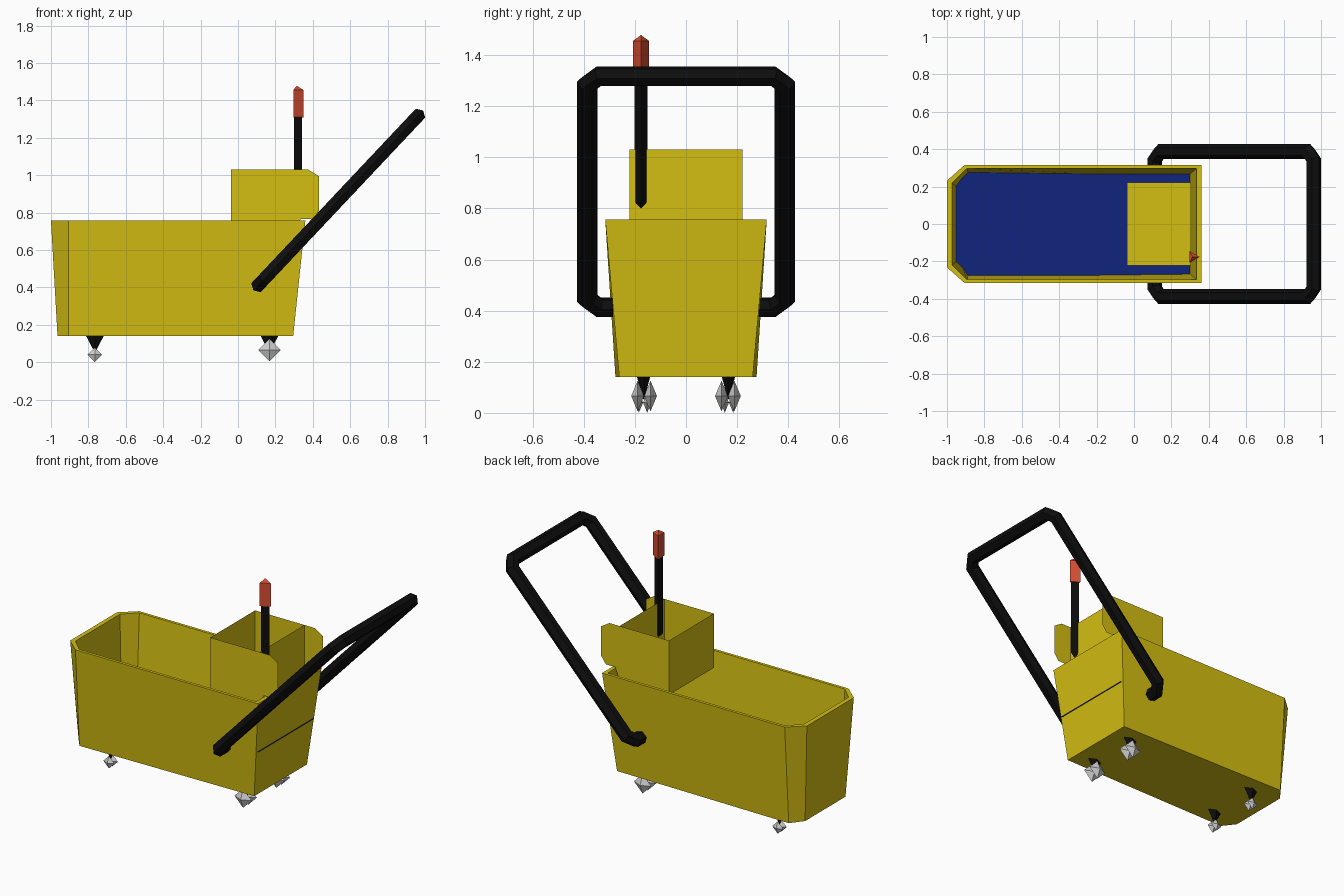
import bpy, bmesh, math
from mathutils import Vector

if "Cube" in bpy.data.objects:
    bpy.data.objects.remove(bpy.data.objects["Cube"])


def mat(name, rgb):
    m = bpy.data.materials.new(name)
    m.diffuse_color = (*rgb, 1)
    m.use_nodes = True
    m.node_tree.nodes["Principled BSDF"].inputs["Base Color"].default_value = m.diffuse_color
    return m


YELLOW = mat("yellow plastic", (0.66, 0.52, 0.006))
BLUE = mat("blue water", (0.005, 0.018, 0.21))
BLACK = mat("black metal", (0.004, 0.004, 0.004))
RED = mat("red grip", (0.68, 0.075, 0.032))
GREY = mat("light grey wheel", (0.62, 0.62, 0.62))


def add(name, verts, faces, material, recalc=True):
    me = bpy.data.meshes.new(name)
    me.from_pydata([tuple(v) for v in verts], [], faces)
    if recalc:
        bm = bmesh.new()
        bm.from_mesh(me)
        bmesh.ops.recalc_face_normals(bm, faces=bm.faces)
        bm.to_mesh(me)
        bm.free()
    me.materials.append(material)
    ob = bpy.data.objects.new(name, me)
    bpy.context.collection.objects.link(ob)
    return ob


def loft(name, rings, material):
    """Skin a list of equal-length rings and cap both ends."""
    n = len(rings[0])
    verts = [p for r in rings for p in r]
    faces = [(k * n + i, k * n + (i + 1) % n, (k + 1) * n + (i + 1) % n, (k + 1) * n + i)
             for k in range(len(rings) - 1) for i in range(n)]
    last = (len(rings) - 1) * n
    faces += [tuple(reversed(range(n))), tuple(range(last, last + n))]
    return add(name, verts, faces, material)


def outline(x0, xc, x1, yc, yw, y1, z):
    """Tub outline: cut corners at -x, square corners at +x."""
    half = [(x0, yc), (xc, yw), (x1, y1)]
    return [(x, -y, z) for x, y in half] + [(x, y, z) for x, y in reversed(half)]


# Tapered tub with a thin rim and hollow inside
loft("bucket", [
    outline(-0.935, -0.885, 0.272, 0.185, 0.258, 0.244, 0.165),
    outline(-0.972, -0.892, 0.335, 0.22, 0.298, 0.298, 0.757),
    outline(-1.0, -0.905, 0.36, 0.232, 0.316, 0.316, 0.757),
    outline(-0.965, -0.905, 0.295, 0.20, 0.276, 0.261, 0.14),
], YELLOW)
# the first and last rings close the inner floor and the underside

# Water sheet
add("water", outline(-0.96, -0.895, 0.333, 0.205, 0.281, 0.274, 0.43),
    [tuple(range(6))], BLUE, False)

# Wringer: thin side plates, cross walls and floor
Z0, Z1, W = 0.69, 1.03, 0.222
plate = [(-0.037, Z0), (0.305, Z0), (0.335, 0.765), (0.40, 0.765), (0.432, 0.81),
         (0.432, 0.995), (0.375, Z1), (-0.037, Z1)]
for side, s in (("front", -1), ("back", 1)):
    add("wringer_" + side + "_plate", [(x, s * W, z) for x, z in plate],
        [tuple(range(8))[::-s]], YELLOW, False)
for label, x in (("left", -0.037), ("right", 0.305)):
    add("wringer_" + label + "_wall",
        [(x, -W, Z0), (x, W, Z0), (x, W, Z1), (x, -W, Z1)], [(0, 1, 2, 3)], YELLOW, False)
add("wringer_floor", [(-0.037, -W, Z0), (0.305, -W, Z0), (0.305, W, Z0), (-0.037, W, Z0)],
    [(0, 1, 2, 3)], YELLOW, False)


# Handle: six-sided tube swept along a tilted loop with cut corners
low, high = Vector((0.11, 0, 0.413)), Vector((0.962, 0, 1.317))
along = (high - low).normalized()
length, arm, cut = (high - low).length, 0.387, 0.046
half = [(0.285, 0), (arm - cut, 0), (arm, cut), (arm, length - cut), (arm - cut, length)]
path = [(-y, t) for y, t in half] + [(y, t) for y, t in reversed(half)]
path = [Vector((0, y, 0)) + low + along * t for y, t in path]
normal = along.cross(Vector((0, 1, 0))).normalized()
rings = []
for i, p in enumerate(path):
    a = (p - path[max(i - 1, 0)]).normalized()
    b = (path[min(i + 1, len(path) - 1)] - p).normalized()
    tangent = (a + b).normalized()
    miter = 1 / max(tangent.dot(b if b.length else a), 0.5)
    across = normal.cross(tangent)
    rings.append([p + 0.04 * (across * miter * math.cos(q) + normal * math.sin(q))
                  for q in (math.tau * k / 6 for k in range(6))])
loft("handle", rings, BLACK)


# Lever and grip: three-sided rods with pointed ends
def rod(name, r, zs, material):
    cx, cy = 0.314, -0.176
    rings = []
    for z, f in zip(zs, (0.01, 1, 1, 0.01)):
        rings.append([(cx + r * f * math.cos(math.tau * k / 3),
                       cy + r * f * math.sin(math.tau * k / 3), z) for k in range(3)])
    loft(name, rings, material)


rod("lever", 0.029, (0.80, 0.825, 1.34, 1.36), BLACK)
rod("lever_grip", 0.037, (1.305, 1.31, 1.455, 1.478), RED)


# Casters: upside-down pyramid fork with twin faceted wheels
def caster(label, x, y, r, hub, tip):
    hx, hy, top = 0.048, 0.024, 0.142
    add("fork_" + label,
        [(x - hx, y, top), (x, y - hy, top), (x + hx, y, top), (x, y + hy, top), (x, y, tip)],
        [(0, 1, 2, 3), (0, 1, 4), (1, 2, 4), (2, 3, 4), (3, 0, 4)], BLACK)
    hw = r * 0.42
    for n, s in (("a", -1), ("b", 1)):
        c = y + s * hw
        rim = [(x + r, c, hub), (x, c, hub + r), (x - r, c, hub), (x, c, hub - r)]
        add("wheel_" + label + "_" + n, rim + [(x, c - hw, hub), (x, c + hw, hub)],
            [f for i in range(4) for f in ((i, (i + 1) % 4, 4), (i, (i + 1) % 4, 5))], GREY)


for side, s in (("front", -1), ("back", 1)):
    caster("right_" + side, 0.168, s * 0.164, 0.06, 0.066, 0.05)
    caster("left_" + side, -0.765, s * 0.168, 0.039, 0.04, 0.05)
